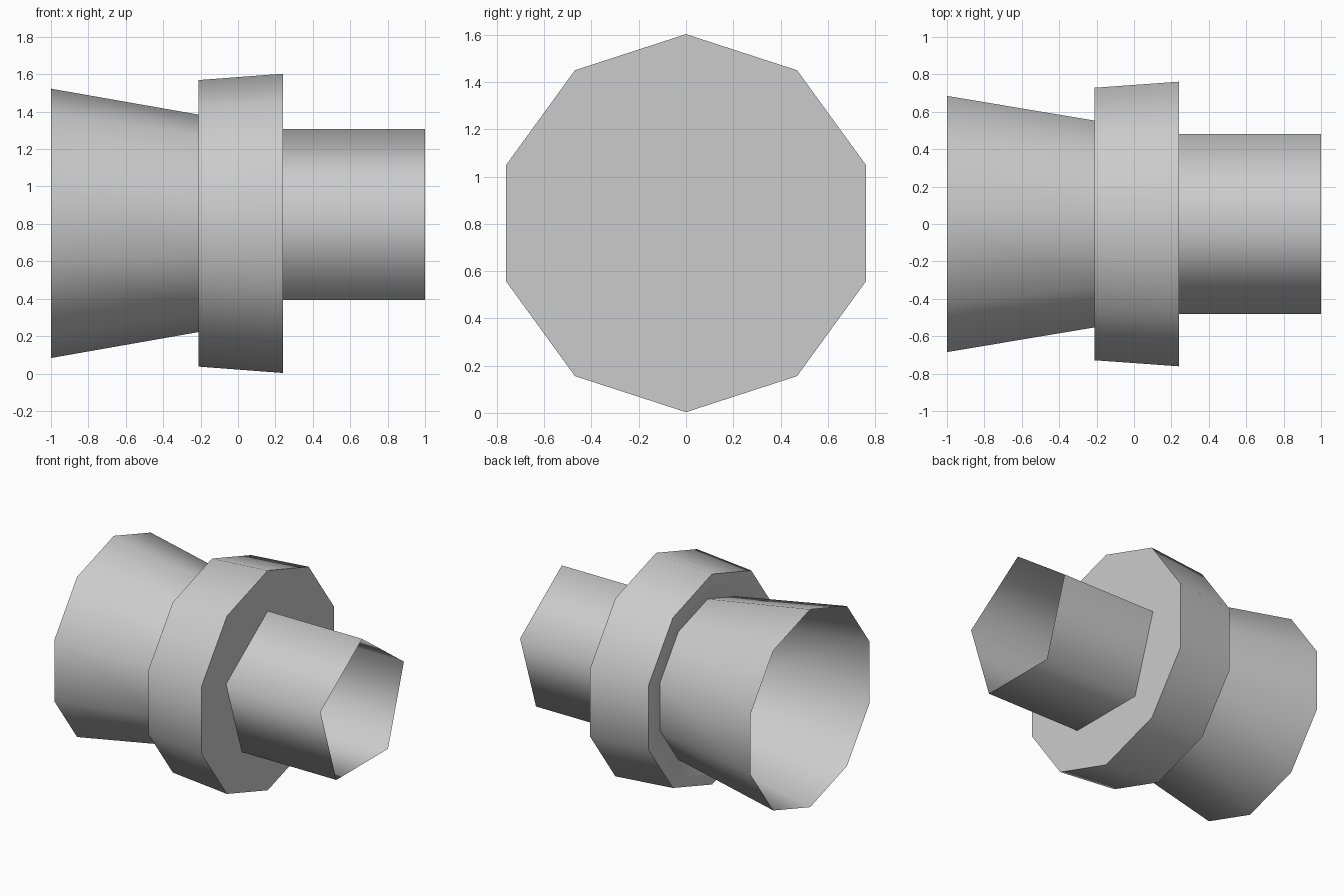
import bpy
import math

cube = bpy.data.objects.get("Cube")
if cube:
    bpy.data.objects.remove(cube, do_unlink=True)

AXIS_Z = 0.803

grey = bpy.data.materials.new("plain_grey")
grey.use_nodes = True
grey.diffuse_color = (0.6, 0.6, 0.6, 1)
bsdf = next(n for n in grey.node_tree.nodes if n.type == "BSDF_PRINCIPLED")
bsdf.inputs["Base Color"].default_value = (0.6, 0.6, 0.6, 1)


def lathe(name, profile, sides, cap_end=False):
    """Spin (x, radius) points about the x axis, with one corner at the top."""
    verts, faces = [], []
    for x, r in profile:
        for i in range(sides):
            a = math.tau * i / sides
            verts.append((x, r * math.sin(a), AXIS_Z + r * math.cos(a)))
    for k in range(len(profile) - 1):
        for i in range(sides):
            j = (i + 1) % sides
            a, b = k * sides, (k + 1) * sides
            faces.append((a + j, a + i, b + i, b + j))
    if cap_end:
        last = (len(profile) - 1) * sides
        faces.append([last + i for i in reversed(range(sides))])
    mesh = bpy.data.meshes.new(name)
    mesh.from_pydata(verts, [], faces)
    mesh.materials.append(grey)
    obj = bpy.data.objects.new(name, mesh)
    bpy.context.collection.objects.link(obj)
    bpy.ops.object.select_all(action="DESELECT")
    obj.select_set(True)
    bpy.context.view_layer.objects.active = obj
    bpy.ops.object.shade_smooth_by_angle(angle=math.radians(80))
    return obj


# Open flared bell, narrowing towards the flange
lathe("flared_bell", [(-1, 0.72), (-0.175, 0.575)], 10)

# Flange with a narrow rim and a closed outer face
lathe("flange", [(-0.21, 0.69), (-0.21, 0.766), (0.24, 0.8)], 10, cap_end=True)

# Shallow recess joining the rim to the bell
lathe("flange_recess", [(-0.175, 0.575), (-0.21, 0.69)], 10)

# Open five-sided pipe
lathe("pipe", [(0.24, 0.505), (1, 0.505)], 5)
